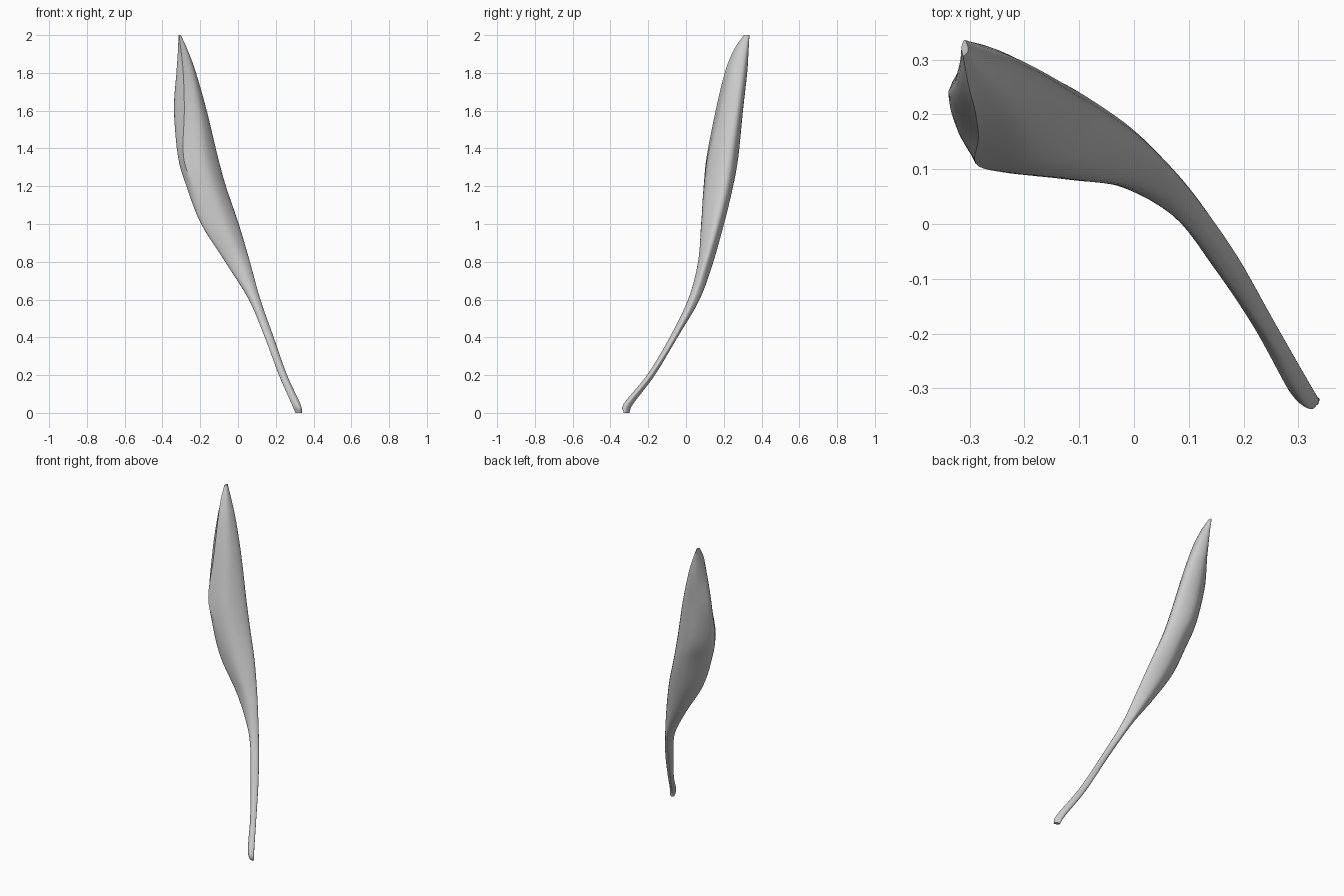
import bpy, bmesh, math
from mathutils import Vector

if "Cube" in bpy.data.objects:
    bpy.data.objects.remove(bpy.data.objects["Cube"])

# Cross-sections: height, then front crease, left bulge, back bulge, right ridge (x, y each)
SECTIONS = [
    (0.00, .332, -.330, .305, -.318, .311, -.300, .337, -.317),
    (0.05, .308, -.328, .283, -.303, .296, -.278, .328, -.304),
    (0.20, .240, -.206, .217, -.185, .227, -.165, .258, -.182),
    (0.40, .159, -.086, .142, -.072, .157, -.045, .188, -.058),
    (0.60, .077, .012, .057, .037, .083, .072, .118, .042),
    (0.80, -.033, .071, -.068, .098, -.010, .145, .063, .108),
    (1.00, -.158, .087, -.193, .117, -.103, .200, .004, .165),
    (1.20, -.237, .094, -.270, .148, -.168, .247, -.064, .211),
    (1.36, -.289, .110, -.316, .185, -.222, .276, -.108, .237),
    (1.60, -.284, .157, -.339, .236, -.258, .300, -.168, .274),
    (1.80, -.290, .205, -.326, .260, -.288, .322, -.226, .302),
    (1.92, -.302, .252, -.318, .292, -.300, .330, -.270, .318),
    (2.00, -.312, .306, -.315, .322, -.310, .336, -.305, .329),
]


def spline(pts, steps, closed=False):
    """Catmull-Rom through points of any dimension."""
    if closed:
        ext = [pts[-2]] + pts + [pts[1]]
    else:
        ext = [2 * pts[0] - pts[1]] + pts + [2 * pts[-1] - pts[-2]]
    out = []
    for a, b, c, d in zip(ext, ext[1:], ext[2:], ext[3:]):
        for i in range(steps):
            t = i / steps
            out.append(0.5 * (2 * b + (c - a) * t + (2 * a - 5 * b + 4 * c - d) * t * t
                              + (3 * b - a - 3 * c + d) * t ** 3))
    return out + [pts[-1]]


# Smooth the four guide rails along the height
rails = spline([Vector(s) for s in SECTIONS], 5)

# Muscle belly and tendon: round all over, with a front crease only on the upper belly
bm = bmesh.new()
rings = []
for row in rails:
    z = row[0]
    a, l, b, r = [Vector((row[i], row[i + 1])) for i in (1, 3, 5, 7)]
    n = Vector((r.y - a.y, a.x - r.x))
    m = a.lerp(r, 0.5) + n * 0.24
    pts = [a, l, b, r, m, a]
    crease = min(1, max(0, (z - 1.1) / 0.25))
    outline = [p.lerp(q, crease) for p, q in zip(spline(pts, 5, True), spline(pts, 5))][:-1]
    rings.append([bm.verts.new((p.x, p.y, z)) for p in outline])
for lo, hi in zip(rings, rings[1:]):
    for i in range(len(lo)):
        j = (i + 1) % len(lo)
        bm.faces.new((lo[i], lo[j], hi[j], hi[i]))
bm.faces.new(rings[0])
bm.faces.new(rings[-1])
bmesh.ops.recalc_face_normals(bm, faces=bm.faces)
mesh = bpy.data.meshes.new("muscle")
bm.to_mesh(mesh)
bm.free()
muscle = bpy.data.objects.new("muscle", mesh)
bpy.context.collection.objects.link(muscle)
bpy.context.view_layer.objects.active = muscle
muscle.select_set(True)
bpy.ops.object.shade_smooth_by_angle(angle=math.radians(50))
